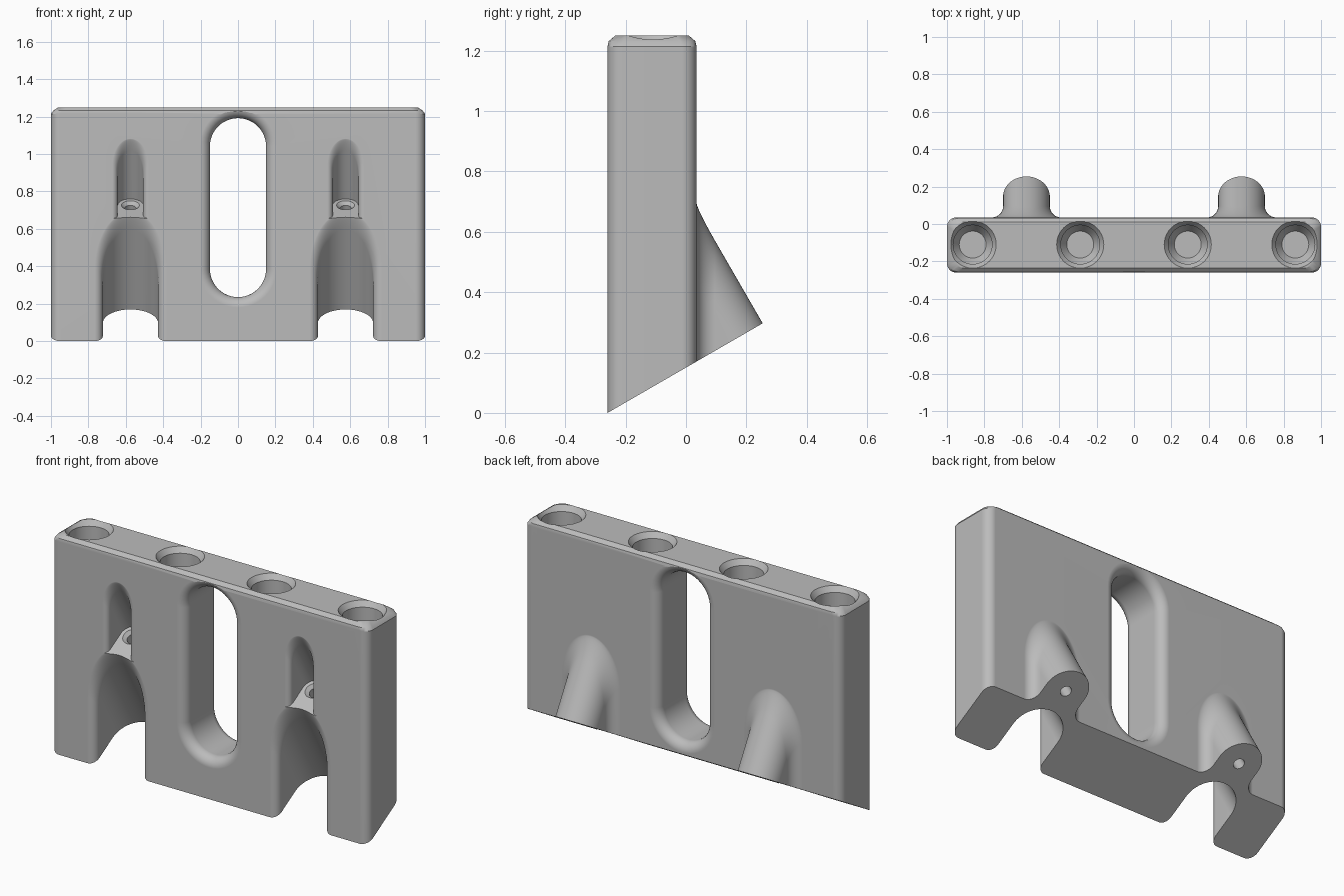
import bpy, bmesh
from math import sin, cos, pi, radians, tan
from mathutils import Matrix, Vector

cube = bpy.data.objects.get("Cube")
if cube:
    bpy.data.objects.remove(cube, do_unlink=True)

FRONT, BACK, TOP = -0.26, 0.035, 1.25
TILT = radians(30)
STEEP = 1 / tan(TILT)              # rise of the tilted axis per unit of depth
AXIS = Vector((0, -sin(TILT), cos(TILT)))
BORE = Vector((0, 0.147, 0.2325))  # where the screw axis meets the base
FLOOR = 0.57                       # distance of the recess floor along the axis

mat = bpy.data.materials.new("plain_grey")
mat.use_nodes = True
mat.diffuse_color = (0.5, 0.5, 0.5, 1)
bsdf = next(n for n in mat.node_tree.nodes if n.type == 'BSDF_PRINCIPLED')
bsdf.inputs["Base Color"].default_value = (0.5, 0.5, 0.5, 1)
bsdf.inputs["Roughness"].default_value = 0.6


def finish(name, bm):
    bmesh.ops.recalc_face_normals(bm, faces=bm.faces)
    mesh = bpy.data.meshes.new(name)
    bm.to_mesh(mesh)
    bm.free()
    mesh.materials.append(mat)
    ob = bpy.data.objects.new(name, mesh)
    bpy.context.collection.objects.link(ob)
    return ob


def loft(name, rings, floor=None):
    """Skin equal rings, cap the ends and optionally trim below a plane."""
    bm = bmesh.new()
    rows = [[bm.verts.new(p) for p in ring] for ring in rings]
    n = len(rows[0])
    for a, b in zip(rows, rows[1:]):
        for i in range(n):
            j = (i + 1) % n
            bm.faces.new((a[i], a[j], b[j], b[i]))
    bm.faces.new(rows[0])
    bm.faces.new(rows[-1])
    if floor:
        cut = bmesh.ops.bisect_plane(
            bm, geom=bm.verts[:] + bm.edges[:] + bm.faces[:],
            plane_co=floor, plane_no=AXIS, clear_inner=True)
        edges = [g for g in cut["geom_cut"] if isinstance(g, bmesh.types.BMEdge)]
        bmesh.ops.edgeloop_fill(bm, edges=edges)
    return finish(name, bm)


def lathe(name, profile, matrix, sides=40):
    """Closed solid of revolution; the first and last rings are capped."""
    rings = [[matrix @ Vector((r * cos(2 * pi * i / sides), r * sin(2 * pi * i / sides), z))
              for i in range(sides)] for r, z in profile]
    return loft(name, rings)


def fillet(r, steps=7):
    """Pairs of (widening, depth) for a quarter round."""
    return [(r - r * sin(k * pi / 2 / steps), r - r * cos(k * pi / 2 / steps))
            for k in range(steps + 1)]


def arch(x, y, half, crown, zc, bottom, steps=32):
    """Upright arch outline at depth y with an elliptical crown."""
    pts = [(x + half * cos(pi * k / steps), y, zc + crown * sin(pi * k / steps))
           for k in range(steps + 1)]
    return [(x + half, y, bottom)] + pts + [(x - half, y, bottom)]


def tilted_arch(name, x, radius, start, side, axis, r, past, end, bottom, floor=None):
    """Slanted half-round, flared where it meets a plate face."""
    def ring(y, widen, at):
        zc = axis.z - (at - axis.y) * STEEP
        return arch(x, y, radius + widen, radius * 2 + 0.3 * widen, zc, bottom)
    rings = [ring(past, r, start)]
    rings += [ring(start + side * h, e, start + side * h) for e, h in fillet(r)]
    rings.append(ring(end, 0, end))
    return loft(name, rings, floor)


def boolean(target, other, operation):
    mod = target.modifiers.new(operation.lower(), 'BOOLEAN')
    mod.operation = operation
    mod.solver = 'EXACT'
    mod.object = other
    other.hide_render = True
    bpy.context.view_layer.objects.active = target
    bpy.ops.object.modifier_apply(modifier=mod.name)
    bpy.data.objects.remove(other, do_unlink=True)


# Main plate: rounded upright edges and a chamfered top
def plate_ring(z, in_x, in_y, r=0.05, steps=7):
    hx, hy, mid = 1 - in_x, (BACK - FRONT) / 2 - in_y, (BACK + FRONT) / 2
    pts = []
    for q, (sx, sy) in enumerate([(1, 1), (-1, 1), (-1, -1), (1, -1)]):
        for k in range(steps + 1):
            a = (q + k / steps) * pi / 2
            pts.append((sx * (hx - r) + r * cos(a), mid + sy * (hy - r) + r * sin(a), z))
    return pts


body = loft("mounting_plate", [plate_ring(-0.2, 0, 0), plate_ring(1.215, 0, 0),
                               plate_ring(1.232, 0.012, 0.004), plate_ring(TOP, 0.04, 0.025)])

# Slanted ribs on the back
for x in (-0.575, 0.575):
    rib = tilted_arch("rib", x, 0.125, BACK, 1, BORE, 0.06, -0.08, 0.32, -0.35)
    boolean(body, rib, 'UNION')

# Slanted base cut
tool = bmesh.new()
bmesh.ops.create_cube(tool, size=1, matrix=Matrix.Translation((0, FRONT, 0))
                      @ Matrix.Rotation(TILT, 4, 'X')
                      @ Matrix.Translation((0, 0, -0.5)) @ Matrix.Diagonal((4, 3, 1, 1)))
boolean(body, finish("base_cutter", tool), 'DIFFERENCE')

# Long central slot, rounded over on both faces
def stadium(y, e, steps=24):
    r = 0.15 + e
    upper = [(r * cos(pi * k / steps), y, 1.042 + r * sin(pi * k / steps))
             for k in range(steps + 1)]
    lower = [(-r * cos(pi * k / steps), y, 0.385 - r * sin(pi * k / steps))
             for k in range(steps + 1)]
    return upper + lower


LIP = 0.055
rings = [stadium(-0.35, LIP)] + [stadium(FRONT + h, e) for e, h in fillet(LIP)]
rings += [stadium(BACK - h, e) for e, h in reversed(fillet(LIP))] + [stadium(0.12, LIP)]
boolean(body, loft("slot_cutter", rings), 'DIFFERENCE')

# Front channels, screw recesses and screw bores
bore_frame = Matrix.Translation(BORE) @ Matrix.Rotation(TILT, 4, 'X')
for x in (-0.575, 0.575):
    channel = tilted_arch("channel_cutter", x, 0.148, FRONT, 1,
                          Vector((0, -0.095, 0.095)), 0.045, -0.4, 0.06, -0.6)
    boolean(body, channel, 'DIFFERENCE')
    recess = tilted_arch("recess_cutter", x, 0.068, FRONT, 1, BORE, 0.03, -0.4, -0.03, 0.3,
                         floor=BORE + AXIS * FLOOR)
    boolean(body, recess, 'DIFFERENCE')
    bore = lathe("bore_cutter",
                 [(0.03, -0.1), (0.03, FLOOR - 0.018), (0.048, FLOOR), (0.048, FLOOR + 0.03)],
                 Matrix.Translation((x, 0, 0)) @ bore_frame, 28)
    boolean(body, bore, 'DIFFERENCE')

# Four countersunk pockets along the top
for i in range(4):
    pocket = lathe("pocket_cutter",
                   [(0.072, -0.3), (0.104, -0.25), (0.104, -0.03), (0.126, 0), (0.126, 0.06)],
                   Matrix.Translation((-0.8625 + i * 0.575, -0.11, TOP)))
    boolean(body, pocket, 'DIFFERENCE')

# Smooth shading with crisp edges
bpy.ops.object.select_all(action='DESELECT')
body.select_set(True)
bpy.context.view_layer.objects.active = body
bpy.ops.object.shade_smooth_by_angle(angle=radians(28))
weighted = body.modifiers.new("weighted_normals", 'WEIGHTED_NORMAL')
weighted.keep_sharp = True
